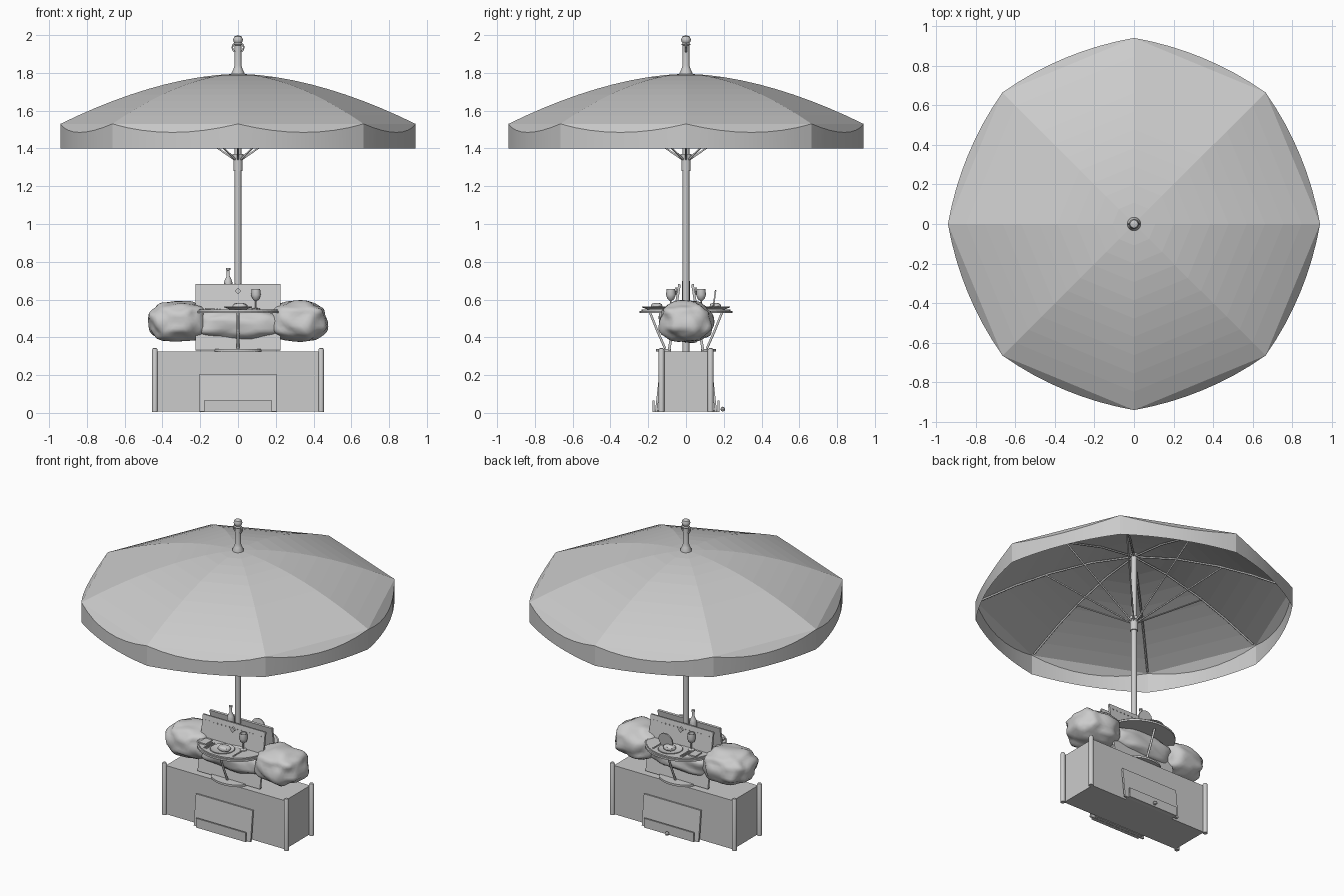
import bpy, bmesh, math, random
from mathutils import Vector, noise

if "Cube" in bpy.data.objects:
    bpy.data.objects.remove(bpy.data.objects["Cube"])

grey = bpy.data.materials.new("plain grey")
grey.diffuse_color = (0.6, 0.6, 0.6, 1)
grey.use_nodes = True
grey.node_tree.nodes["Principled BSDF"].inputs["Base Color"].default_value = grey.diffuse_color


def finish(name, bm, smooth=None):
    me = bpy.data.meshes.new(name)
    bm.normal_update()
    bm.to_mesh(me)
    bm.free()
    me.materials.append(grey)
    ob = bpy.data.objects.new(name, me)
    bpy.context.collection.objects.link(ob)
    if smooth:
        bpy.ops.object.select_all(action='DESELECT')
        ob.select_set(True)
        bpy.context.view_layer.objects.active = ob
        bpy.ops.object.shade_smooth_by_angle(angle=math.radians(smooth))
    return ob


def box(name, size, loc, tilt=0):
    bm = bmesh.new()
    bmesh.ops.create_cube(bm, size=1)
    bmesh.ops.scale(bm, vec=size, verts=bm.verts)
    ob = finish(name, bm)
    ob.location = loc
    ob.rotation_euler.x = tilt
    return ob


def lathe(name, profile, loc=(0, 0, 0), n=16, scale=(1, 1, 1)):
    bm = bmesh.new()
    vs = [bm.verts.new((r, 0, z)) for r, z in profile]
    es = [bm.edges.new(p) for p in zip(vs, vs[1:])]
    bmesh.ops.spin(bm, geom=vs + es, cent=(0, 0, 0), axis=(0, 0, 1), angle=2 * math.pi, steps=n)
    bmesh.ops.remove_doubles(bm, verts=bm.verts, dist=1e-5)
    bmesh.ops.recalc_face_normals(bm, faces=bm.faces)
    ob = finish(name, bm, 40)
    ob.location, ob.scale = loc, scale
    return ob


def tube(name, points, r):
    cu = bpy.data.curves.new(name, 'CURVE')
    cu.dimensions = '3D'
    cu.bevel_depth, cu.bevel_resolution = r, 1
    cu.use_fill_caps = True
    sp = cu.splines.new('POLY')
    sp.points.add(len(points) - 1)
    for p, co in zip(sp.points, points):
        p.co = (*co, 1)
    cu.materials.append(grey)
    ob = bpy.data.objects.new(name, cu)
    bpy.context.collection.objects.link(ob)
    return ob


def half_disc(name, rx, ry, y0, z, t, side):
    # Half ellipse slab with its straight edge at y0
    bm = bmesh.new()
    pts = [(rx * math.cos(a), side * (y0 + ry * math.sin(a)), z)
           for a in [math.pi * i / 20 for i in range(21)]]
    f = bm.faces.new([bm.verts.new(p) for p in pts])
    up = bmesh.ops.extrude_face_region(bm, geom=[f])['geom']
    bmesh.ops.translate(bm, vec=(0, 0, t), verts=[v for v in up if isinstance(v, bmesh.types.BMVert)])
    bmesh.ops.recalc_face_normals(bm, faces=bm.faces)
    return finish(name, bm)


def lump(name, loc, size, seed):
    bm = bmesh.new()
    bmesh.ops.create_icosphere(bm, subdivisions=4, radius=1)
    for v in bm.verts:
        d = v.co.normalized()
        p = Vector([math.copysign(abs(c) ** 0.8, c) for c in d])
        k = 1 + 0.13 * noise.noise(d * 2.3 + Vector((seed, 0, 0)))
        v.co = Vector((p.x * size[0], p.y * size[1], p.z * size[2])) * k
    ob = finish(name, bm, 50)
    ob.location = loc
    return ob


# Canopy: eight flat-sided panels with a curved rib profile
R, N, SUB = 0.94, 8, 8


def rib_z(r):
    return 1.795 - 0.265 * (r / R) ** 1.75


def polar(r, a, z):
    return Vector((r * math.cos(a), r * math.sin(a), z))


bm = bmesh.new()
rings = [[bm.verts.new(polar(r, math.tau * i / N, rib_z(r))) for i in range(N)]
         for r in [0.015 + (R - 0.015) * j / 10 for j in range(11)]]
for a, b in zip(rings, rings[1:]):
    for i in range(N):
        j = (i + 1) % N
        bm.faces.new((a[i], b[i], b[j], a[j]))
finish("canopy", bm)

# Valance: bowed skirt with a sloped strip joining it to each panel edge
bm = bmesh.new()
for i in range(N):
    p0, p1 = (polar(R, math.tau * k / N, 1.53) for k in (i, i + 1))
    out = polar(1, math.tau * (i + 0.5) / N, 0)
    cols = []
    for s in range(SUB + 1):
        t = s / SUB
        bow = 4 * t * (1 - t)
        e = p0.lerp(p1, t)
        m = e + out * 0.04 * bow - Vector((0, 0, 0.045 * bow))
        low = Vector((m.x, m.y, 1.4))
        cols.append([bm.verts.new(c) for c in (e, m, low)])
    for a, b in zip(cols, cols[1:]):
        for k in (0, 1):
            bm.faces.new((a[k], a[k + 1], b[k + 1], b[k]))
bmesh.ops.remove_doubles(bm, verts=bm.verts, dist=1e-5)
bmesh.ops.dissolve_degenerate(bm, dist=1e-5, edges=bm.edges)
finish("valance", bm, 20)

# Ribs and struts under the canopy
for i in range(N):
    a = math.tau * i / N
    tube("rib", [polar(r, a, rib_z(r) - 0.01) for r in (0.02, 0.25, 0.5, 0.7, 0.92)], 0.006)
    tube("strut", [polar(0.018, a, 1.34), polar(0.52, a, rib_z(0.52) - 0.015)], 0.005)

# Pole with runner, top collar and finial
lathe("pole", [(0, 0.02), (0.018, 0.02), (0.018, 1.79), (0, 1.79)])
lathe("runner", [(0.018, 1.28), (0.024, 1.28), (0.024, 1.35), (0.03, 1.35), (0.03, 1.37), (0.018, 1.37)])
lathe("finial", [(0.034, 1.785), (0.034, 1.80), (0.024, 1.82), (0.018, 1.84), (0.018, 1.945),
                 (0.024, 1.95), (0.018, 1.957), (0.024, 1.967), (0.026, 1.977), (0.02, 1.992), (0, 2.0)])
tube("finial_ring", [(0.03 * math.cos(a), 0, 1.935 + 0.028 * math.sin(a))
                     for a in [math.tau * i / 16 for i in range(17)]], 0.005)

# Base chest with corner posts
box("chest", (0.86, 0.26, 0.317), (0, 0, 0.1665))
for x in (-0.44, 0.44):
    for y in (-0.13, 0.13):
        lathe("corner_post", [(0, 0.005), (0.015, 0.005), (0.015, 0.333), (0.011, 0.342), (0, 0.343)], (x, y, 0), 12)

# Lumpy cushions
lump("left_cushion", (-0.315, 0, 0.483), (0.155, 0.142, 0.107), 1)
lump("right_cushion", (0.315, 0, 0.483), (0.155, 0.142, 0.107), 5)
lump("middle_cushion", (0, 0, 0.465), (0.26, 0.125, 0.09), 9)

# Everything that is repeated on front and back
for side, tag in ((-1, "front"), (1, "back")):
    # leaning board with rivets, latch and ledge
    tilt = side * math.atan2(0.055, 0.35)
    board = box(tag + "_board", (0.45, 0.014, 0.355), (0, side * 0.062, 0.506), tilt)
    for k in range(15):
        for z in (0.03, 0.145):
            rivet = box(tag + "_rivet", (0.006, 0.006, 0.006), (-0.2 + 0.4 * k / 14, side * 0.008, z))
            rivet.parent = board
    box(tag + "_latch", (0.025, 0.012, 0.025), (0, side * 0.053, 0.645)).rotation_euler.y = math.pi / 4
    half_disc(tag + "_ledge", 0.125, 0.08, 0.08, 0.325, 0.013, side)
    tube(tag + "_bracket", [(0, side * 0.19, 0.53), (0, side * 0.15, 0.43), (0, side * 0.11, 0.34)], 0.007)

    # half-round table
    half_disc(tag + "_table", 0.225, 0.195, 0.05, 0.528, 0.012, side)
    half_disc(tag + "_table_rim", 0.215, 0.185, 0.05, 0.54, 0.008, side)

    # place setting
    lathe(tag + "_plate", [(0, 0.548), (0.045, 0.548), (0.075, 0.56), (0.072, 0.563), (0.044, 0.553), (0, 0.553)],
          (0, side * 0.16, 0), 24)
    lump(tag + "_food", (0.01, side * 0.155, 0.565), (0.038, 0.03, 0.017), 3)
    lathe(tag + "_glass", [(0, 0.548), (0.022, 0.548), (0.02, 0.552), (0.004, 0.556), (0.004, 0.592),
                           (0.018, 0.603), (0.026, 0.625), (0.022, 0.657), (0.019, 0.657), (0.02, 0.625), (0, 0.6)],
          (-side * 0.095, side * 0.08, 0))
    for dx in (-0.11, -0.095, 0.1):
        box(tag + "_cutlery", (0.007, 0.09, 0.005), (dx, side * 0.15, 0.551))
    box(tag + "_napkin", (0.05, 0.07, 0.008), (-0.15, side * 0.12, 0.552))

    # leaning panel and tray on the chest
    box(tag + "_panel", (0.41, 0.012, 0.2), (0, side * 0.147, 0.105), side * 0.11)
    box(tag + "_tray_front", (0.36, 0.01, 0.06), (0, side * 0.173, 0.036))
    box(tag + "_tray_base", (0.36, 0.045, 0.008), (0, side * 0.155, 0.01))

# Folded fan standing on the back table
lathe("standing_fan", [(0, -0.004), (0.05, -0.004), (0.05, 0.004), (0, 0.004)], (0.04, 0.15, 0.6), 20
      ).rotation_euler.x = math.radians(82)
lathe("tray_knob", [(0, -0.013), (0.009, -0.009), (0.013, 0), (0.009, 0.009), (0, 0.013)], (0, 0.195, 0.02), 12)

# Bottle standing between the boards
lathe("bottle", [(0, 0.56), (0.022, 0.56), (0.022, 0.69), (0.018, 0.705), (0.008, 0.725), (0.008, 0.755),
                 (0.011, 0.757), (0.011, 0.767), (0, 0.767)], (-0.052, 0, 0))
